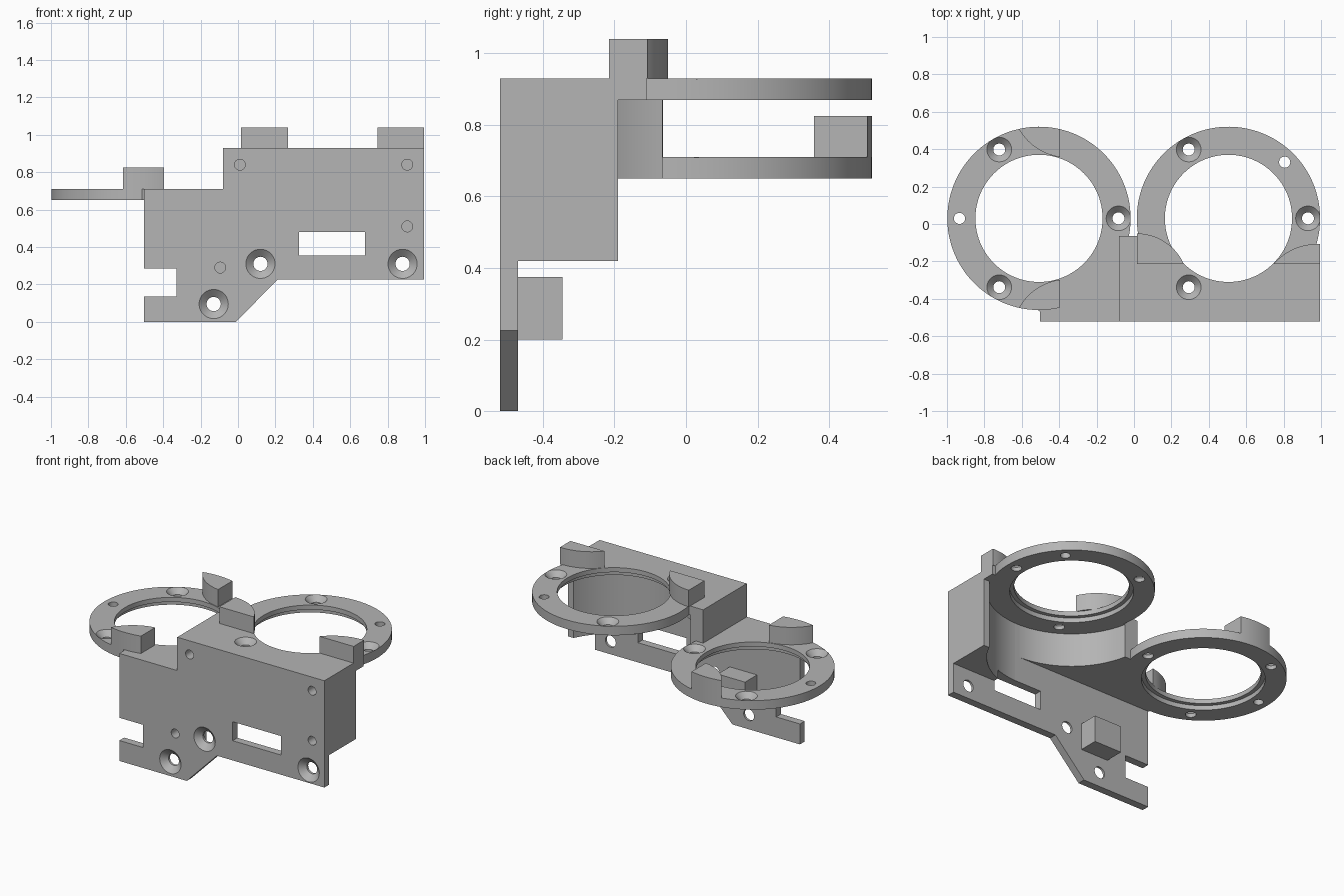
import bpy, bmesh
from math import cos, sin, pi, radians, atan2, hypot
from mathutils import Matrix, Vector

if "Cube" in bpy.data.objects:
    bpy.data.objects.remove(bpy.data.objects["Cube"], do_unlink=True)

grey = bpy.data.materials.new("plain grey")
grey.use_nodes = True
colour = (0.46, 0.46, 0.46, 1)
grey.diffuse_color = colour
grey.node_tree.nodes["Principled BSDF"].inputs["Base Color"].default_value = colour

UPPER, LOWER = (0.505, 0.03), (-0.508, 0.03)    # ring centres
R_OUT, R_IN, R_LIP, R_RECESS, R_HOLES = 0.49, 0.34, 0.365, 0.5, 0.425
FRONT, BACK = -0.52, -0.47                      # plate faces
TO_FRONT = Matrix.Rotation(pi / 2, 4, 'X')      # turns local z to face -y


def arc(centre, radius, start, end, steps=48):
    angles = [radians(start + (end - start) * i / steps) for i in range(steps + 1)]
    return [(centre[0] + radius * cos(a), centre[1] + radius * sin(a)) for a in angles]


def arc_through(p, q, r, steps=14):
    """Circular arc from p to r passing through q."""
    p, q, r = Vector(p), Vector(q), Vector(r)
    u, v = q - p, r - p
    d = 2 * (u.x * v.y - u.y * v.x)
    c = p + Vector((v.y * u.length_squared - u.y * v.length_squared,
                    u.x * v.length_squared - v.x * u.length_squared)) / d
    a, b = [atan2(k.y - c.y, k.x - c.x) for k in (p, r)]
    sweep = (b - a + pi) % (2 * pi) - pi
    radius = (p - c).length
    return [(c.x + radius * cos(a + sweep * i / steps),
             c.y + radius * sin(a + sweep * i / steps)) for i in range(steps + 1)]


def add_prism(bm, outline, low, high, upright=False):
    def place(p, h):
        return (p[0], h, p[1]) if upright else (p[0], p[1], h)
    bottom = [bm.verts.new(place(p, low)) for p in outline]
    top = [bm.verts.new(place(p, high)) for p in outline]
    bm.faces.new(bottom)
    bm.faces.new(top)
    for i in range(len(outline)):
        j = (i + 1) % len(outline)
        bm.faces.new((bottom[i], bottom[j], top[j], top[i]))


def add_lathe(bm, profile, matrix, steps=40):
    """Solid of revolution from (radius, height) pairs."""
    rings = [[bm.verts.new(matrix @ Vector((x, y, h)))
              for x, y in arc((0, 0), r, 0, 360 - 360 / steps, steps - 1)]
             for r, h in profile]
    for a, b in zip(rings, rings[1:]):
        for i in range(steps):
            j = (i + 1) % steps
            bm.faces.new((a[i], a[j], b[j], b[i]))
    bm.faces.new(rings[0])
    bm.faces.new(rings[-1])


def finish(name, bm, helper=False):
    bmesh.ops.recalc_face_normals(bm, faces=bm.faces[:])
    mesh = bpy.data.meshes.new(name)
    bm.to_mesh(mesh)
    bm.free()
    mesh.materials.append(grey)
    obj = bpy.data.objects.new(name, mesh)
    bpy.context.collection.objects.link(obj)
    if helper:
        obj.hide_render = True
    return obj


def part(name, outline, low, high, upright=False, cutter=None):
    bm = bmesh.new()
    add_prism(bm, outline, low, high, upright)
    obj = finish(name, bm)
    bpy.ops.object.select_all(action='DESELECT')
    bpy.context.view_layer.objects.active = obj
    obj.select_set(True)
    if cutter:
        mod = obj.modifiers.new("cuts", 'BOOLEAN')
        mod.operation, mod.solver, mod.object = 'DIFFERENCE', 'EXACT', cutter
        bpy.ops.object.modifier_apply(modifier=mod.name)
    bpy.ops.object.shade_smooth_by_angle(angle=radians(25))
    return obj


def box(x0, x1, y0, y1):
    return [(x0, y0), (x1, y0), (x1, y1), (x0, y1)]


# Cutter for the front: countersunk holes, blind screw holes and the slot
bm = bmesh.new()
for x, z in ((0.12, 0.31), (0.88, 0.31), (-0.13, 0.095)):
    add_lathe(bm, [(0.038, -0.1), (0.038, -0.035), (0.078, 0), (0.078, 0.02)],
              Matrix.Translation((x, FRONT, z)) @ TO_FRONT)
for x, z in ((0.01, 0.84), (0.905, 0.84), (0.905, 0.51), (-0.095, 0.29)):
    add_lathe(bm, [(0.029, -0.12), (0.029, 0.02)],
              Matrix.Translation((x, FRONT, z)) @ TO_FRONT)
add_prism(bm, box(0.325, 0.68, 0.355, 0.48), FRONT - 0.1, -0.3, True)
front_cutter = finish("front_cutter", bm, True)


# Cutter for a ring: stepped bore, three countersunk holes, one plain hole
def ring_cutter(name, centre, top, plain_angle):
    bm = bmesh.new()
    add_lathe(bm, [(R_LIP, -0.1), (R_LIP, -0.03), (R_IN, -0.03), (R_IN, 0.1)],
              Matrix.Translation((*centre, top)), 96)
    for angle in (0, 120, 240, plain_angle):
        a = radians(angle)
        spot = Matrix.Translation((centre[0] + R_HOLES * cos(a),
                                   centre[1] + R_HOLES * sin(a), top))
        if angle == plain_angle:
            profile = [(0.03, -0.1), (0.03, 0.1)]
        else:
            profile = [(0.032, -0.1), (0.032, -0.035), (0.066, 0), (0.066, 0.02)]
        add_lathe(bm, profile, spot, 28)
    return finish(name, bm, True)


upper_cutter = ring_cutter("upper_ring_cutter", UPPER, 0.93, 45)
lower_cutter = ring_cutter("lower_ring_cutter", LOWER, 0.71, 180)

# Front plate with its side notch and sloped lower edge
part("front_plate",
     [(-0.503, 0), (-0.01, 0), (0.21, 0.225), (0.995, 0.225), (0.995, 0.93),
      (-0.08, 0.93), (-0.08, 0.71), (-0.503, 0.71), (-0.503, 0.285),
      (-0.33, 0.285), (-0.33, 0.135), (-0.503, 0.135)],
     FRONT, BACK, True, front_cutter)

# Body behind the plate, hollowed by a round recess
part("body_right_half",
     [(-0.08, BACK), (0.48, BACK)] + arc(UPPER, R_RECESS, 268, 191)
     + [(-0.08, -0.065)], 0.65, 0.87, cutter=front_cutter)
part("body_left_half",
     [(0.995, BACK), (0.53, BACK)] + arc(UPPER, R_RECESS, 272, 333.9)
     + [(0.995, -0.19)], 0.42, 0.87, cutter=front_cutter)

# Ring shelves
part("upper_ring",
     [(-0.08, BACK), (0.995, BACK), (0.995, -0.11)]
     + arc(UPPER, R_OUT, -16.6, 191.2, 96) + [(-0.08, -0.065)],
     0.87, 0.93, cutter=upper_cutter)
part("lower_ring",
     [(-0.503, BACK), (-0.08, BACK)] + arc(LOWER, R_OUT, -29, 269.4, 110),
     0.65, 0.71, cutter=lower_cutter)

# Raised stops on the upper ring
part("upper_stop_right",
     arc_through((0.015, -0.05), (0.166, -0.096), (0.267, -0.215))
     + [(0.015, -0.215)], 0.93, 1.04)
part("upper_stop_left",
     arc_through((0.995, -0.107), (0.89, -0.12), (0.745, -0.215))
     + [(0.995, -0.215)], 0.93, 1.04)

# Raised stops on the lower ring, mirrored front to back
stop = arc_through((-0.615, 0.508), (-0.53, 0.412), (-0.396, 0.358)) \
    + arc(LOWER, R_OUT, 76.8, 101, 10)
for name, side in (("lower_stop_back", 1), ("lower_stop_front", -1)):
    part(name, [(x, LOWER[1] + side * (y - LOWER[1])) for x, y in stop], 0.71, 0.825)

# Screw boss behind the plate
part("screw_boss", box(-0.19, 0.01, 0.2, 0.375), BACK, -0.345, True, front_cutter)

# Put the cutters away
for cutter in (front_cutter, upper_cutter, lower_cutter):
    bpy.data.objects.remove(cutter, do_unlink=True)
